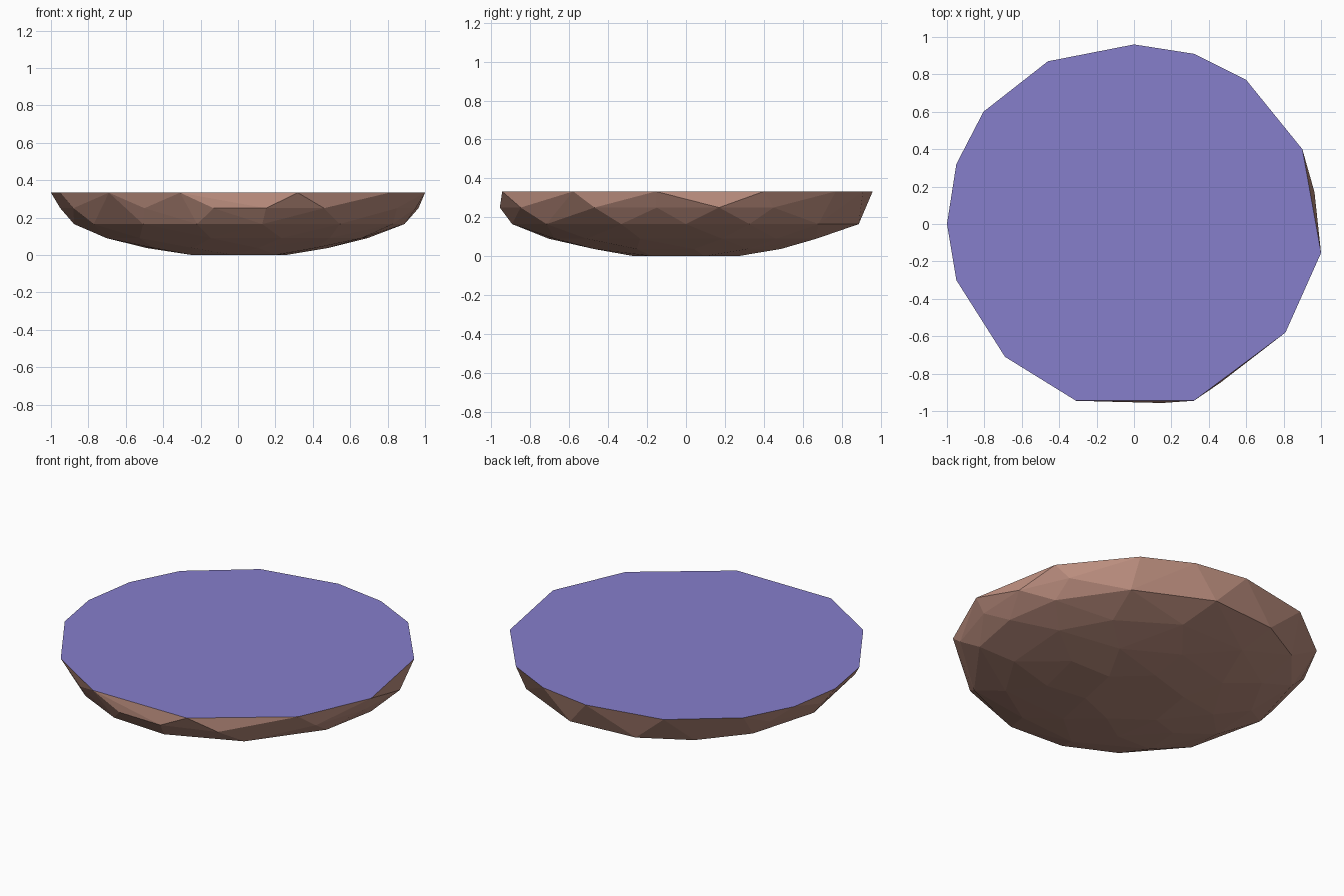
import bpy
import bmesh
from math import sin, cos, pi, radians

cube = bpy.data.objects.get("Cube")
if cube:
    bpy.data.objects.remove(cube, do_unlink=True)


def material(name, rgb):
    mat = bpy.data.materials.new(name)
    mat.use_nodes = True
    mat.diffuse_color = (*rgb, 1)
    mat.node_tree.nodes["Principled BSDF"].inputs["Base Color"].default_value = (*rgb, 1)
    return mat


purple = material("purple ground", (0.24, 0.21, 0.60))
brown = material("brown rock", (0.50, 0.27, 0.21))

TOP = 0.333
# outline of the flat top
rim = [(0, .96), (.32, .91), (.60, .77), (.90, .40), (1, -.155), (.81, -.58),
       (.32, -.945), (-.31, -.945), (-.69, -.71), (-.95, -.30), (-1, 0),
       (-.95, .32), (-.805, .60), (-.46, .87)]
# rocky corners just below the rim
ledge = [(-.13, -.95), (.15, -.957), (.46, -.85), (.85, -.47), (.95, -.15),
         (.965, .17), (.84, .45), (.45, .79), (.16, .90), (-.26, .87),
         (-.62, .68), (-.85, .41), (-.95, .05), (-.88, -.36), (-.5, -.8)]
# lower rings: radius, height, corner count, turn
rings = [(.89, .165, 14, 0), (.71, .09, 12, 15), (.49, .037, 9, 5), (.27, 0, 6, 20)]

bm = bmesh.new()
for x, y in rim:
    bm.verts.new((x, y, TOP))
for x, y in ledge:
    bm.verts.new((x, y, .25))
for radius, height, count, turn in rings:
    for i in range(count):
        a = 2 * pi * i / count + radians(turn) + .08 * sin(5 * i)
        r = radius * (1 + .015 * sin(7 * i + turn))
        bm.verts.new((r * cos(a), r * sin(a), height))

# wrap the corners in flat facets
hull = bmesh.ops.convex_hull(bm, input=bm.verts)
loose = {e for e in hull["geom_interior"] if isinstance(e, bmesh.types.BMVert)}
bmesh.ops.delete(bm, geom=list(loose), context="VERTS")
bmesh.ops.dissolve_limit(bm, angle_limit=radians(1), verts=bm.verts, edges=bm.edges)
bmesh.ops.recalc_face_normals(bm, faces=bm.faces)
for face in bm.faces:
    face.material_index = 0 if face.normal.z > .95 else 1

mesh = bpy.data.meshes.new("floating_island")
bm.to_mesh(mesh)
bm.free()
mesh.materials.append(purple)
mesh.materials.append(brown)
island = bpy.data.objects.new("floating_island", mesh)
bpy.context.collection.objects.link(island)
